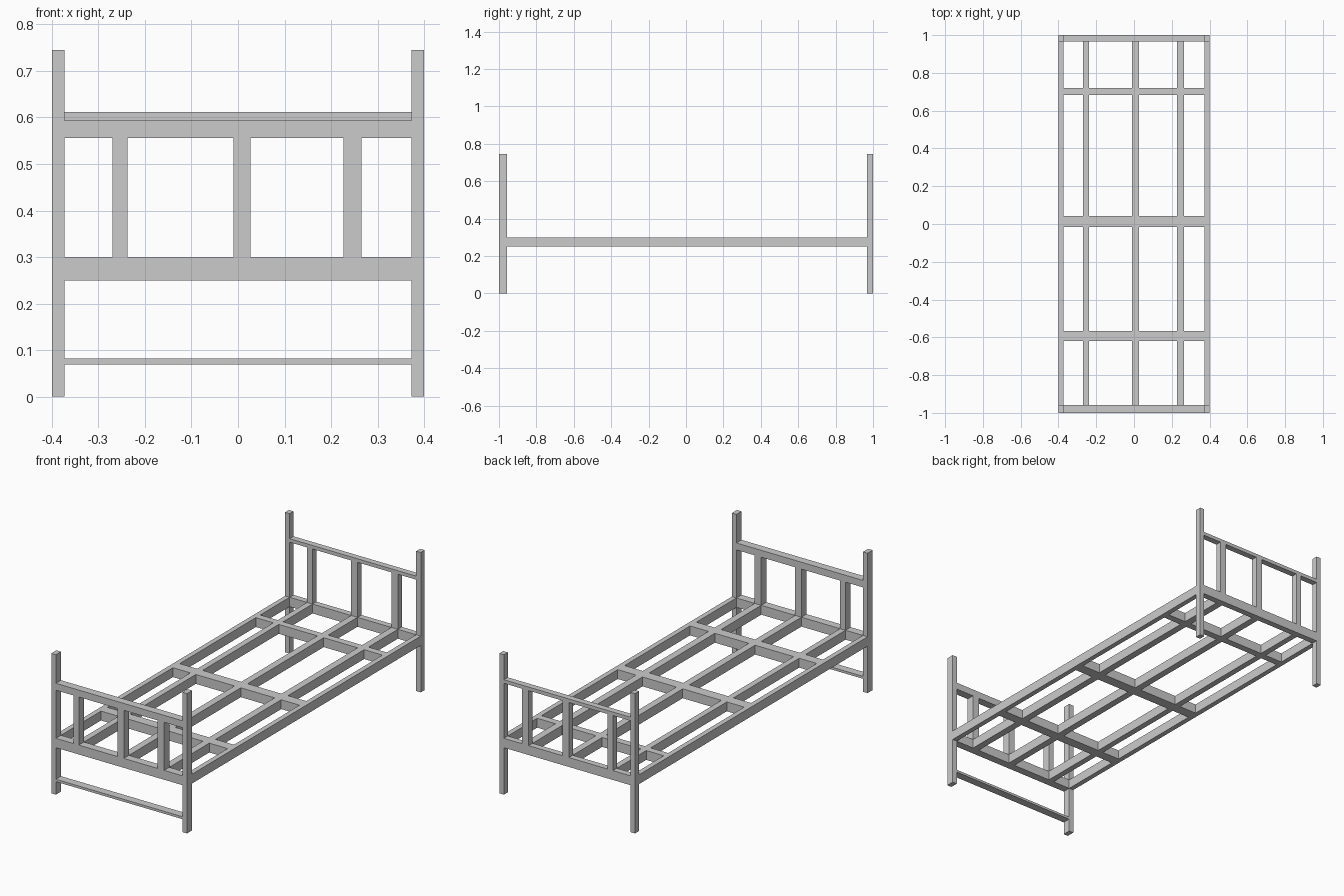
import bpy
import bmesh
from mathutils import Matrix, Vector

default = bpy.data.objects.get("Cube")
if default:
    bpy.data.objects.remove(default, do_unlink=True)

paint = bpy.data.materials.new("light grey")
paint.use_nodes = True
grey = (0.6, 0.6, 0.6, 1)
paint.diffuse_color = grey
paint.node_tree.nodes["Principled BSDF"].inputs["Base Color"].default_value = grey


def bar(name, x, y, z):
    """Square-edged bar spanning the given (low, high) ranges."""
    low, high = (Vector(c) for c in zip(x, y, z))
    mesh = bpy.data.meshes.new(name)
    bm = bmesh.new()
    bmesh.ops.create_cube(bm, size=1, matrix=Matrix.LocRotScale(
        (low + high) / 2, None, high - low))
    bm.to_mesh(mesh)
    bm.free()
    mesh.materials.append(paint)
    obj = bpy.data.objects.new(name, mesh)
    bpy.context.collection.objects.link(obj)
    return obj


OUT, IN = 0.4, 0.373
DECK = (0.25, 0.3)
INNER = (-IN, IN)
FRONT, BACK = (-1, -0.957), (0.967, 1)
SLATS = {"right": (-0.27, -0.238), "middle": (-0.01, 0.027), "left": (0.227, 0.265)}

# Corner posts and side rails
for side, x in (("right", (-OUT, -IN)), ("left", (IN, OUT))):
    bar(f"front_{side}_post", x, FRONT, (0, 0.745))
    bar(f"back_{side}_post", x, BACK, (0, 0.745))
    bar(f"{side}_side_rail", x, (FRONT[1], BACK[0]), DECK)

# End boards: lower rail, top rail and uprights
for end, y, top in (("front", FRONT, (0.556, 0.593)), ("back", BACK, (0.593, 0.612))):
    bar(f"{end}_lower_rail", INNER, y, DECK)
    bar(f"{end}_top_rail", INNER, y, top)
    for place, x in SLATS.items():
        bar(f"{end}_{place}_upright", x, y, (DECK[1], top[0]))

# Low stretcher between the front legs
bar("front_stretcher", INNER, FRONT, (0.069, 0.082))

# Cross bars, with lengthwise slats fitted between them
crossings = [(-0.62, -0.567), (-0.015, 0.042), (0.683, 0.72)]
for name, y in zip(("front", "middle", "back"), crossings):
    bar(f"{name}_cross_bar", INNER, y, DECK)

supports = [FRONT, *crossings, BACK]
for place, x in SLATS.items():
    for i, (a, b) in enumerate(zip(supports, supports[1:])):
        bar(f"{place}_slat_{i + 1}", x, (a[1], b[0]), DECK)
